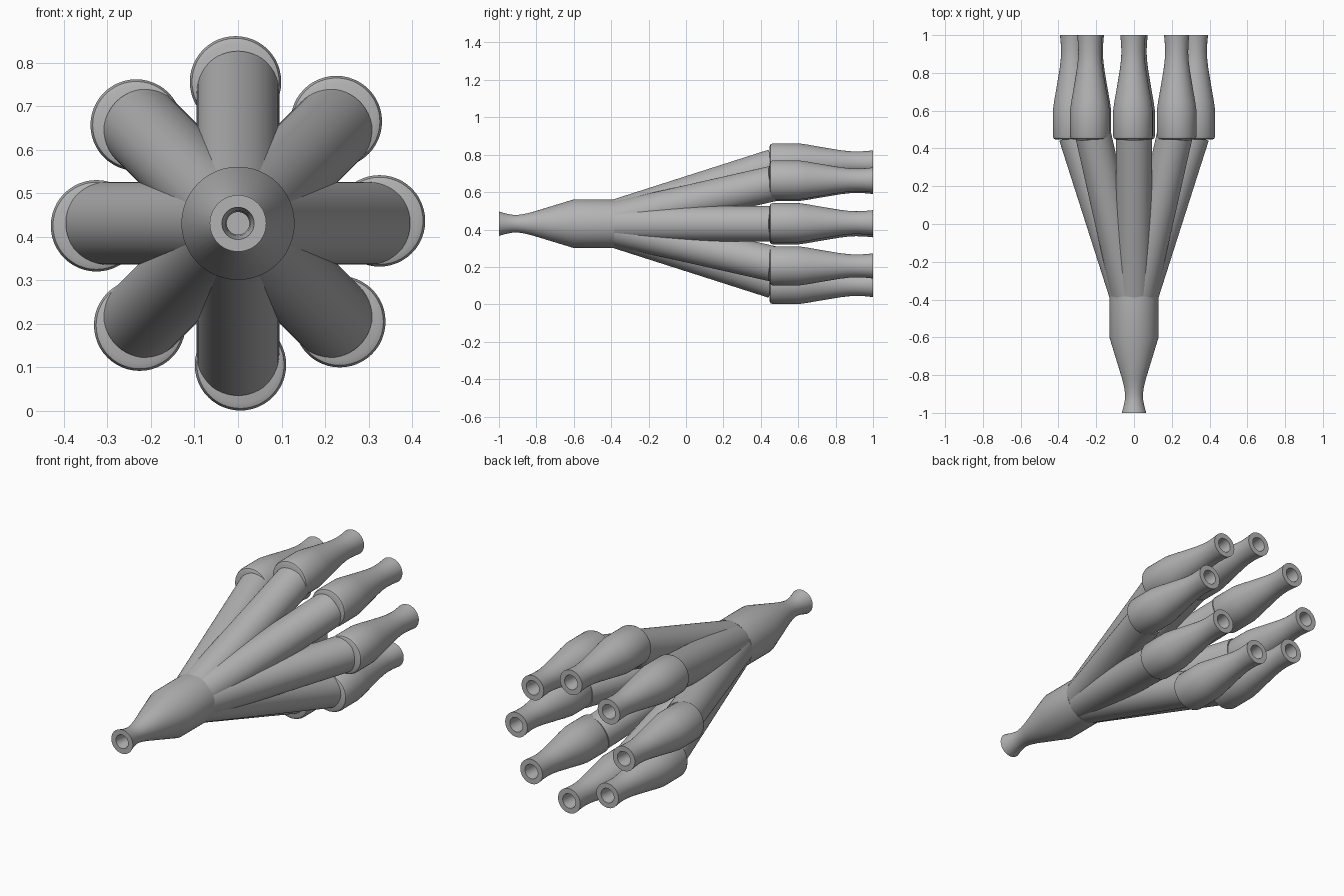
import bpy
import bmesh
import math
from mathutils import Vector, Matrix

SEGMENTS = 48
AXIS_Z = 0.431
ARMS = 8

cube = bpy.data.objects.get("Cube")
if cube:
    bpy.data.objects.remove(cube, do_unlink=True)

grey = bpy.data.materials.new("plain grey")
grey.use_nodes = True
colour = (0.45, 0.45, 0.45, 1)
grey.diffuse_color = colour
grey.node_tree.nodes["Principled BSDF"].inputs["Base Color"].default_value = colour


def lathe(name, profile, matrix):
    """Revolve (radius, distance) points around z, then place the result."""
    bm = bmesh.new()
    points = [bm.verts.new((r, 0, d)) for r, d in profile]
    edges = [bm.edges.new(pair) for pair in zip(points, points[1:])]
    bmesh.ops.spin(bm, geom=points + edges, cent=(0, 0, 0), axis=(0, 0, 1),
                   angle=math.tau, steps=SEGMENTS)
    bmesh.ops.remove_doubles(bm, verts=bm.verts, dist=0.0001)
    bmesh.ops.recalc_face_normals(bm, faces=bm.faces)
    mesh = bpy.data.meshes.new(name)
    bm.to_mesh(mesh)
    bm.free()
    mesh.transform(matrix)
    mesh.materials.append(grey)
    obj = bpy.data.objects.new(name, mesh)
    bpy.context.collection.objects.link(obj)
    bpy.ops.object.select_all(action="DESELECT")
    obj.select_set(True)
    bpy.context.view_layer.objects.active = obj
    bpy.ops.object.shade_smooth_by_angle(angle=math.radians(35))
    return obj


def place(start, direction):
    turn = Vector(direction).to_track_quat("Z", "Y").to_matrix().to_4x4()
    return Matrix.Translation(start) @ turn


def ring_point(angle, radius, y):
    return Vector((radius * math.cos(angle), y, AXIS_Z + radius * math.sin(angle)))


# Inlet: hollow flared mouth, narrow throat, cone and collar
inlet = [(0, -0.62), (0.085, -0.62), (0.06, -0.75), (0.03, -0.87), (0.026, -0.92),
         (0.029, -0.96), (0.037, -1), (0.065, -1), (0.055, -0.965), (0.048, -0.93),
         (0.047, -0.9), (0.052, -0.865), (0.063, -0.82), (0.13, -0.6),
         (0.13, -0.385), (0, -0.385)]
lathe("inlet", inlet, place((0, 0, AXIS_Z), (0, 1, 0)))

# Outlet nozzle: rounded shoulder, straight sleeve, waisted hollow tip
nozzle = [(0, 0.447), (0.088, 0.447), (0.1, 0.452), (0.105, 0.465), (0.105, 0.6),
          (0.098, 0.65), (0.089, 0.7), (0.079, 0.76), (0.069, 0.82), (0.063, 0.87),
          (0.061, 0.91), (0.063, 0.96), (0.067, 1), (0.039, 1), (0.034, 0.96),
          (0.032, 0.91), (0.036, 0.85), (0.06, 0.7), (0, 0.7)]

# Spreading pipes, each ending in a nozzle
for i in range(ARMS):
    angle = math.tau * i / ARMS
    start = ring_point(angle, 0.03, -0.39)
    end = ring_point(angle, 0.305, 0.47)
    span = end - start
    pipe = [(0, 0), (0.095, 0), (0.095, span.length), (0, span.length)]
    lathe(f"pipe_{i + 1}", pipe, place(start, span))
    centre = ring_point(angle + math.radians(1), 0.325, 0)
    lathe(f"nozzle_{i + 1}", nozzle, place(centre, (0, 1, 0)))
